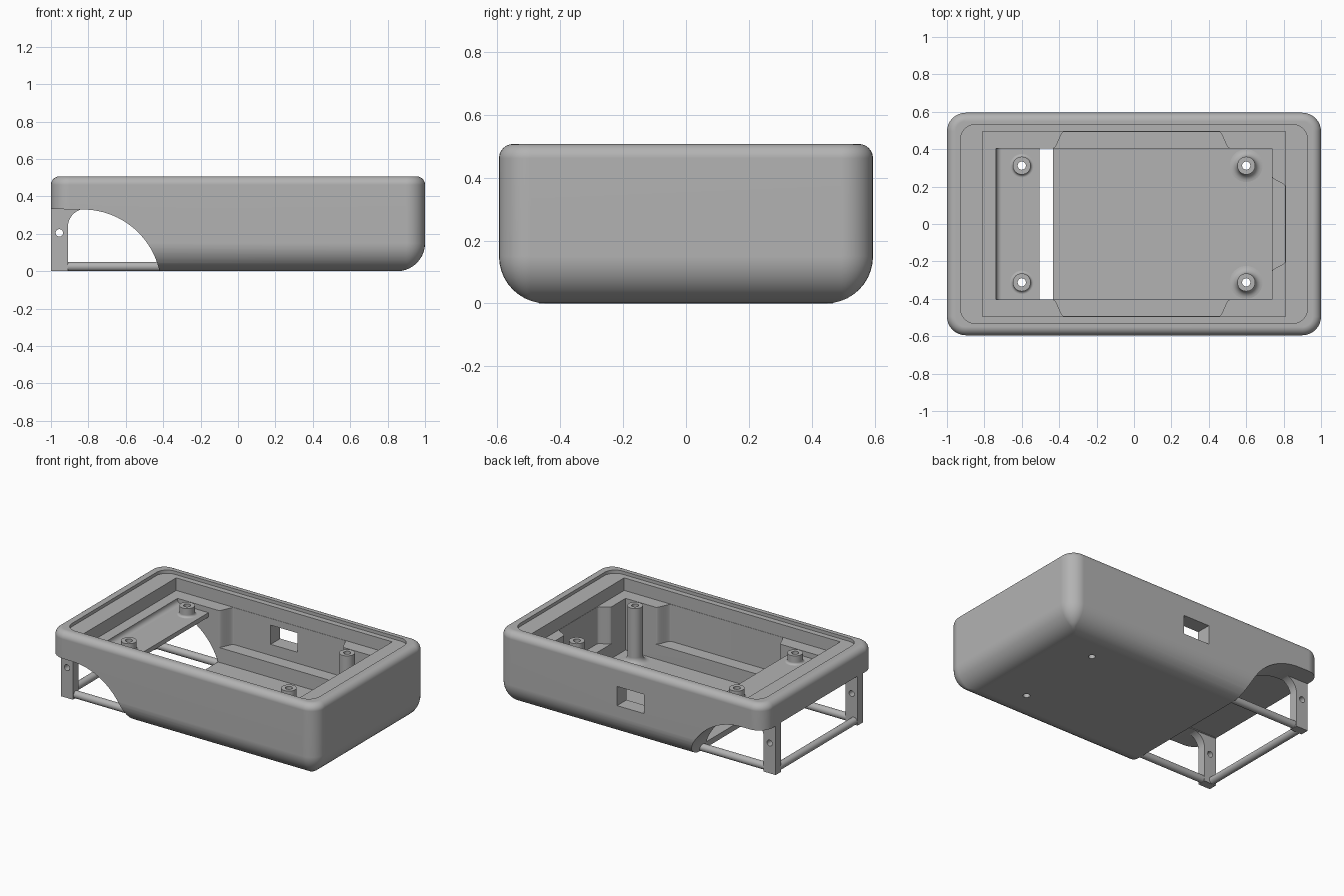
import bpy, bmesh, math
from mathutils import Vector

if "Cube" in bpy.data.objects:
    bpy.data.objects.remove(bpy.data.objects["Cube"], do_unlink=True)

grey = bpy.data.materials.new("plain_grey")
grey.use_nodes = True
COLOUR = (0.45, 0.45, 0.45, 1)
grey.diffuse_color = COLOUR
grey.node_tree.nodes["Principled BSDF"].inputs["Base Color"].default_value = COLOUR


def loft(name, rings, closed=False):
    """Skin equal-length rings of points; cap the ends, or join last to first."""
    bm = bmesh.new()
    rows = [[bm.verts.new(p) for p in ring] for ring in rings]
    pairs = list(zip(rows, rows[1:]))
    if closed:
        pairs.append((rows[-1], rows[0]))
    else:
        bm.faces.new(rows[0])
        bm.faces.new(rows[-1])
    for a, b in pairs:
        for i in range(len(a)):
            j = (i + 1) % len(a)
            bm.faces.new((a[i], a[j], b[j], b[i]))
    bmesh.ops.recalc_face_normals(bm, faces=bm.faces)
    mesh = bpy.data.meshes.new(name)
    bm.to_mesh(mesh)
    bm.free()
    mesh.materials.append(grey)
    ob = bpy.data.objects.new(name, mesh)
    bpy.context.collection.objects.link(ob)
    return ob


def prism(name, profile, axis, lo, hi):
    """Extrude a 2D profile along an axis (profile is xz for y, xy for z)."""
    place = {"y": lambda u, v, t: (u, t, v), "z": lambda u, v, t: (u, v, t),
             "x": lambda u, v, t: (t, u, v)}[axis]
    return loft(name, [[place(u, v, t) for u, v in profile] for t in (lo, hi)])


def box(name, x0, x1, y0, y1, z0, z1):
    return prism(name, [(x0, y0), (x1, y0), (x1, y1), (x0, y1)], "z", z0, z1)


def arc(cx, cz, r, a0, a1, n):
    angles = [math.radians(a0 + (a1 - a0) * i / n) for i in range(n + 1)]
    return [(cx + r * math.cos(a), cz + r * math.sin(a)) for a in angles]


def rounded_rect(hx, hy, r, n=8):
    pts = []
    for k, (sx, sy) in enumerate([(1, 1), (-1, 1), (-1, -1), (1, -1)]):
        pts += arc(sx * (hx - r), sy * (hy - r), r, 90 * k, 90 * k + 90, n)
    return pts


def rod(name, a, b, r, sides=24):
    a, b = Vector(a), Vector(b)
    d = (b - a).normalized()
    u = d.orthogonal().normalized()
    v = d.cross(u)
    turn = [2 * math.pi * i / sides for i in range(sides)]
    return loft(name, [[p + r * (math.cos(t) * u + math.sin(t) * v) for t in turn]
                       for p in (a, b)])


def cut(ob, cutter):
    cutter.hide_render = True
    mod = ob.modifiers.new("cut", "BOOLEAN")
    mod.operation, mod.solver, mod.object = "DIFFERENCE", "EXACT", cutter
    bpy.context.view_layer.objects.active = ob
    bpy.ops.object.modifier_apply(modifier=mod.name)
    bpy.data.objects.remove(cutter, do_unlink=True)


def finish(ob):
    bpy.ops.object.select_all(action="DESELECT")
    ob.select_set(True)
    bpy.context.view_layer.objects.active = ob
    bpy.ops.object.shade_smooth_by_angle(angle=math.radians(30))
    mod = ob.modifiers.new("even_normals", "WEIGHTED_NORMAL")
    mod.keep_sharp = True


# Outer shell: large fillet below, small fillet on the top rim
TOP, HX, HY, CORNER = 0.507, 1.0, 0.595, 0.1
levels = [(0.15 - u, 0.15 - v) for u, v in arc(0, 0, 0.15, 90, 0, 10)]
levels = [(0.15 * (1 - math.sin(math.pi / 20 * i)),
           0.15 * (1 - math.cos(math.pi / 20 * i))) for i in range(11)]
levels += [(0.045 - u, TOP - 0.045 + v) for u, v in arc(0, 0, 0.045, 0, 90, 6)]
shell = loft("case_shell", [
    [(x, y, z) for x, y in rounded_rect(HX - i, HY - i, max(CORNER - i, 0.015))]
    for i, z in levels])

# Lip, ledge and corner pad levels
cut(shell, prism("lip", rounded_rect(0.928, 0.532, 0.08), "z", 0.485, 1))
cut(shell, box("pad_level", -0.81, 0.81, -0.495, 0.495, 0.4, 1))

# Main cavity and the shallow bay over the shelf
PX, PY, GAP, FLOOR, SHELF = 0.737, 0.405, -0.435, 0.05, 0.365
cut(shell, box("cavity", -0.505, PX, -PY, PY, FLOOR, 1))
bay = [(-0.45, 1), (-PX, 1)] + arc(-PX + 0.03, SHELF + 0.03, 0.03, 180, 270, 5) + [(-0.45, SHELF)]
cut(shell, prism("bay", bay, "y", -PY, PY))


# Side recesses between the corner pads, with S-shaped ends
def recess(lo, hi, inner, outer, flare):
    ease = [(t / 8, (t / 8) ** 2 * (3 - t / 4)) for t in range(9)]
    left = [(lo + flare * t, inner + (outer - inner) * s) for t, s in ease]
    right = [(hi - flare * t, inner + (outer - inner) * s) for t, s in ease]
    return ([(lo, inner - 0.03)] + left + right[::-1] + [(hi, inner - 0.03)])


for s in (-1, 1):
    side = [(x, s * y) for x, y in recess(-0.43, 0.51, PY, 0.493, 0.055)]
    cut(shell, prism("side_recess", side, "z", 0.15, 1))
end = [(x, y) for y, x in recess(-0.255, 0.255, PX, 0.808, 0.055)]
cut(shell, prism("end_recess", end, "z", 0.15, 1))

# Arched cut under the overhanging end, hollow below the shelf
arch = [(-1.2, -0.09), (-1.2, 0.335)] + arc(-0.83, -0.09, 0.42, 90, 0, 24)
arch += [(-0.41, -0.2), (-1.2, -0.2)]
cut(shell, prism("arch", arch, "y", -1, 1))
cut(shell, box("underside", -1.1, GAP, -PY, PY, -0.3, 0.335))

# Rear wall socket window and screw holes
cut(shell, box("window", -0.1, 0.1, 0.44, 0.8, 0.225, 0.355))
POSTS = [(sx * 0.6, sy * 0.312) for sx in (-1, 1) for sy in (-1, 1)]
for x, y in POSTS:
    cut(shell, rod("screw_hole", (x, y, -0.2), (x, y, 0.6), 0.022))
finish(shell)

# Hollow screw posts; those on the floor flare at the base
for n, (x, y) in enumerate(POSTS):
    base = SHELF if x < 0 else FLOOR
    flare = 0.015 if x < 0 else 0.04
    profile = [(0.022, base - 0.005), (0.048 + flare, base - 0.005)]
    profile += arc(0.048 + flare, base + flare, flare, 270, 180, 6)
    profile += [(0.048, 0.425), (0.022, 0.425)]
    turns = [2 * math.pi * i / 32 for i in range(32)]
    post = loft(f"screw_post_{n + 1}", [
        [(x + r * math.cos(t), y + r * math.sin(t), z) for r, z in profile]
        for t in turns], closed=True)
    finish(post)

# Support frame: two legs with curved gussets, two long rods and a cross bar
leg_shape = [(-1, 0), (-0.91, 0)] + arc(-0.81, 0.235, 0.1, 180, 90, 10)
leg_shape += [(-0.81, 0.345), (-1, 0.345)]
for s, word in ((-1, "front"), (1, "back")):
    leg = prism(word + "_leg", leg_shape, "y", s * 0.41, s * 0.468)
    cut(leg, rod("leg_hole", (-0.955, s * 0.3, 0.205), (-0.955, s * 0.6, 0.205), 0.02))
    finish(leg)
    finish(rod(word + "_rod", (-0.95, s * 0.437, 0.025), (-0.4, s * 0.437, 0.025), 0.025))
finish(rod("cross_bar", (-0.973, -0.43, 0.025), (-0.973, 0.43, 0.025), 0.025))
